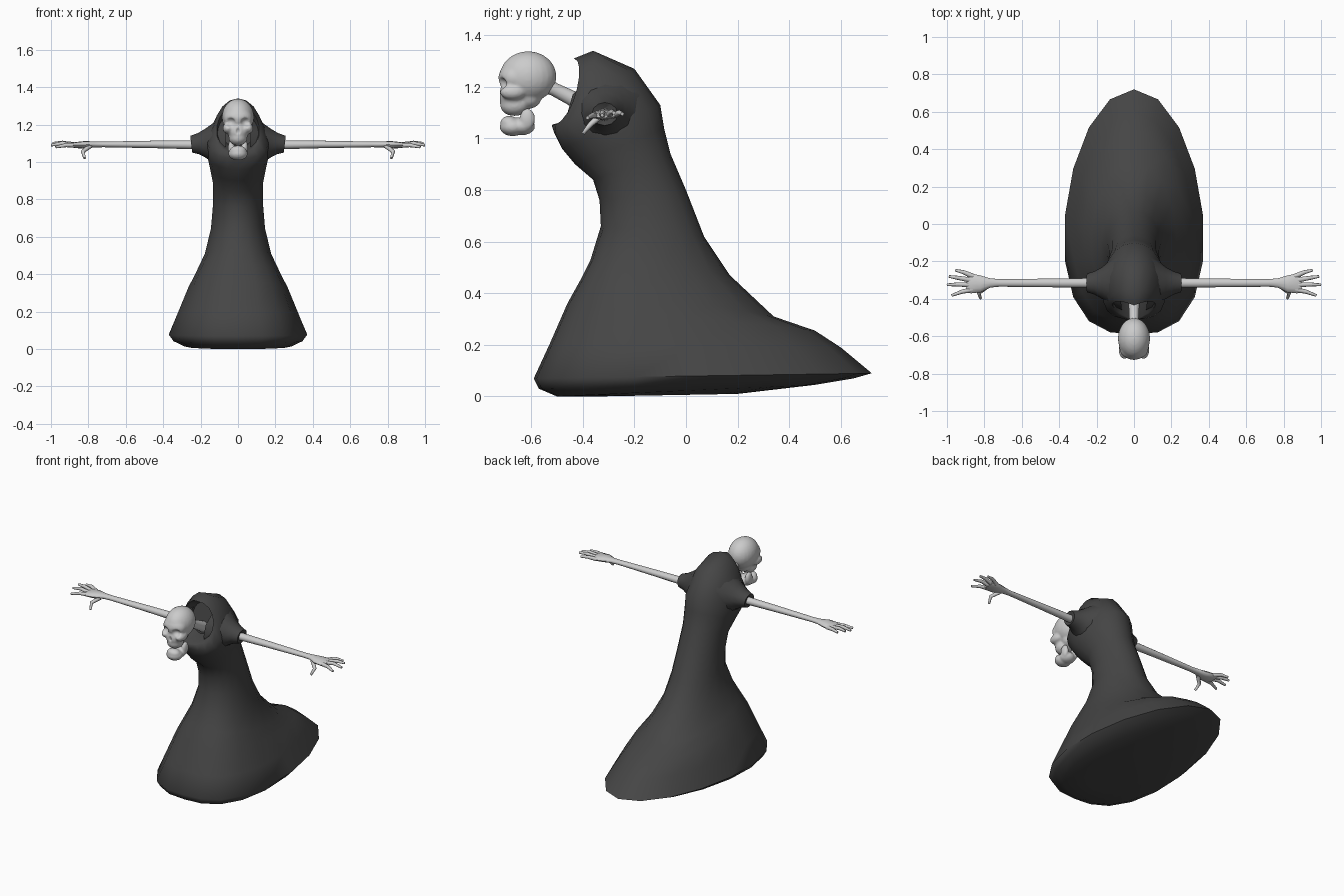
import bpy, bmesh, math
from mathutils import Vector

if "Cube" in bpy.data.objects:
    bpy.data.objects.remove(bpy.data.objects["Cube"])

cloth = bpy.data.materials.new("dark_cloth")
cloth.diffuse_color = (0.06, 0.06, 0.06, 1)
cloth.use_nodes = True
cloth.node_tree.nodes["Principled BSDF"].inputs["Base Color"].default_value = cloth.diffuse_color


def make_object(name, bm, mat=None, angle=50):
    bmesh.ops.recalc_face_normals(bm, faces=bm.faces[:])
    me = bpy.data.meshes.new(name)
    bm.to_mesh(me)
    bm.free()
    ob = bpy.data.objects.new(name, me)
    bpy.context.collection.objects.link(ob)
    if mat:
        me.materials.append(mat)
    bpy.ops.object.select_all(action='DESELECT')
    ob.select_set(True)
    bpy.context.view_layer.objects.active = ob
    bpy.ops.object.shade_smooth_by_angle(angle=math.radians(angle))
    return ob


def loft(bm, rings, cap=(True, True)):
    vr = [[bm.verts.new(p) for p in r] for r in rings]
    n = len(vr[0])
    for a, b in zip(vr, vr[1:]):
        for i in range(n):
            j = (i + 1) % n
            bm.faces.new((a[i], a[j], b[j], b[i]))
    if cap[0]:
        bm.faces.new(vr[0][::-1])
    if cap[1]:
        bm.faces.new(vr[-1])


def tube(bm, pts, radii, n=10, cap=(True, True)):
    """Tapered tube along pts; radii are (sideways, upward)."""
    pts = [Vector(p) for p in pts]
    rings = []
    for i, p in enumerate(pts):
        t = (pts[min(i + 1, len(pts) - 1)] - pts[max(i - 1, 0)]).normalized()
        s = t.cross(Vector((0, 0, 1))).normalized()
        u = s.cross(t)
        a, b = radii[i]
        rings.append([p + s * a * math.cos(k * math.tau / n) + u * b * math.sin(k * math.tau / n)
                      for k in range(n)])
    loft(bm, rings, cap)


def mirror(ob):
    ob.modifiers.new("Mirror", 'MIRROR')


# Robe and hood: tilted rings (front y, front z, back y, back z, half width, skew, sag)
robe_rings = [
    (-.35, .00, .20, .01, .18, 1.0, 0),
    (-.50, .00, .50, .045, .29, 1.36, 0),
    (-.57, .03, .65, .07, .35, 1.36, 0),
    (-.59, .07, .72, .09, .375, 1.36, 0),
    (-.53, .20, .60, .19, .325, 1.36, 0),
    (-.46, .36, .50, .255, .27, 1.36, 0),
    (-.41, .45, .34, .31, .23, 1.3, 0),
    (-.37, .53, .17, .47, .18, 1.2, 0),
    (-.33, .66, .07, .62, .147, 1.0, 0),
    (-.335, .76, .00, .80, .135, 1.0, 0),
    (-.36, .84, -.06, .94, .135, 1.0, 0),
    (-.43, .90, -.085, 1.04, .15, 1.0, 0),
    (-.48, .96, -.10, 1.13, .165, 1.1, 0),
    (-.51, 1.02, -.20, 1.27, .165, 1.4, 0),
    (-.52, 1.05, -.36, 1.34, .13, 1.3, .04),
    (-.515, 1.055, -.435, 1.31, .115, 1.2, .05),
    (-.40, 1.08, -.36, 1.27, .09, 1.1, .03),
]
N = 18
rings = []
for fy, fz, by, bz, w, p, sag in robe_rings:
    ring = []
    for k in range(N):
        th = k * math.tau / N
        t = ((1 - math.cos(th)) / 2) ** p
        ring.append((w * math.sin(th), fy + (by - fy) * t + sag * abs(math.sin(th)), fz + (bz - fz) * t))
    rings.append(ring)
bm = bmesh.new()
loft(bm, rings)
make_object("hooded_robe", bm, cloth, 60)

# Flared sleeves
bm = bmesh.new()
tube(bm, [(.08, -.31, 1.10), (.13, -.315, 1.10), (.17, -.315, 1.10), (.21, -.315, 1.098),
          (.25, -.315, 1.095), (.235, -.315, 1.095)],
     [(.15, .14), (.115, .11), (.085, .08), (.063, .057), (.05, .045), (.02, .02)], 12, (False, True))
mirror(make_object("sleeves", bm, cloth))

# Arms with wrist and flat palm
bm = bmesh.new()
tube(bm, [(.18, -.315, 1.092), (.45, -.315, 1.094), (.72, -.315, 1.094), (.77, -.315, 1.094),
          (.82, -.32, 1.092), (.87, -.318, 1.09), (.895, -.316, 1.09)],
     [(.026, .025), (.023, .02), (.02, .015), (.025, .016), (.045, .02), (.053, .016), (.045, .01)], 12)
mirror(make_object("arms", bm))

# Fingers and thumbs
bm = bmesh.new()
for root, knuckle, tip in [
    ((.86, -.28, 1.09), (.91, -.258, 1.10), (.955, -.247, 1.095)),
    ((.87, -.30, 1.09), (.94, -.288, 1.103), (.99, -.28, 1.10)),
    ((.87, -.325, 1.09), (.94, -.323, 1.10), (1.0, -.325, 1.09)),
    ((.86, -.35, 1.09), (.92, -.362, 1.09), (.975, -.382, 1.08)),
    ((.79, -.335, 1.085), (.83, -.37, 1.055), (.82, -.398, 1.02)),
]:
    tube(bm, [root, knuckle, tip], [(.014, .013), (.011, .011), (.007, .007)], 8)
mirror(make_object("fingers", bm))

# Neck
bm = bmesh.new()
tube(bm, [(0, -.57, 1.22), (0, -.51, 1.19), (0, -.45, 1.16), (0, -.36, 1.11)],
     [(.035, .035), (.025, .026), (.028, .029), (.035, .035)], 12)
make_object("neck", bm)


def ellipsoids(parts):
    bm = bmesh.new()
    for c, r in parts:
        vs = bmesh.ops.create_uvsphere(bm, u_segments=24, v_segments=16, radius=1)["verts"]
        for v in vs:
            v.co = Vector((c[i] + v.co[i] * r[i] for i in range(3)))
    return bm


def fuse(ob, cutter=None):
    def remesh():
        m = ob.modifiers.new("Fuse", 'REMESH')
        m.mode, m.voxel_size, m.use_smooth_shade = 'VOXEL', .006, True
    remesh()
    if cutter:
        b = ob.modifiers.new("Hollows", 'BOOLEAN')
        b.operation, b.object = 'DIFFERENCE', cutter
        remesh()
    s = ob.modifiers.new("Soften", 'SMOOTH')
    s.factor, s.iterations = .5, 5


# Skull: cranium, brow, cheekbones and upper jaw, with eye and nose hollows
skull = make_object("skull", ellipsoids([
    ((0, -.612, 1.24), (.086, .11, .098)),
    ((0, -.665, 1.235), (.078, .062, .06)),
    ((.052, -.672, 1.18), (.03, .05, .03)),
    ((-.052, -.672, 1.18), (.03, .05, .03)),
    ((0, -.67, 1.165), (.055, .055, .06)),
    ((0, -.665, 1.13), (.05, .056, .043)),
    ((0, -.61, 1.16), (.05, .05, .045)),
]), angle=180)
hollows = make_object("skull_hollows", ellipsoids([
    ((.045, -.728, 1.213), (.032, .035, .026)),
    ((-.045, -.728, 1.213), (.032, .035, .026)),
    ((0, -.735, 1.165), (.013, .025, .022)),
]))
hollows.hide_render = True
hollows.hide_viewport = False
hollows.display_type = 'WIRE'
fuse(skull, hollows)

# Lower jaw: chin with rising side branches
jaw = make_object("jaw", ellipsoids([
    ((0, -.672, 1.045), (.052, .05, .036)),
    ((0, -.635, 1.048), (.05, .05, .035)),
    ((.036, -.615, 1.075), (.018, .03, .042)),
    ((-.036, -.615, 1.075), (.018, .03, .042)),
    ((0, -.685, 1.06), (.045, .035, .028)),
]), angle=180)
fuse(jaw)
